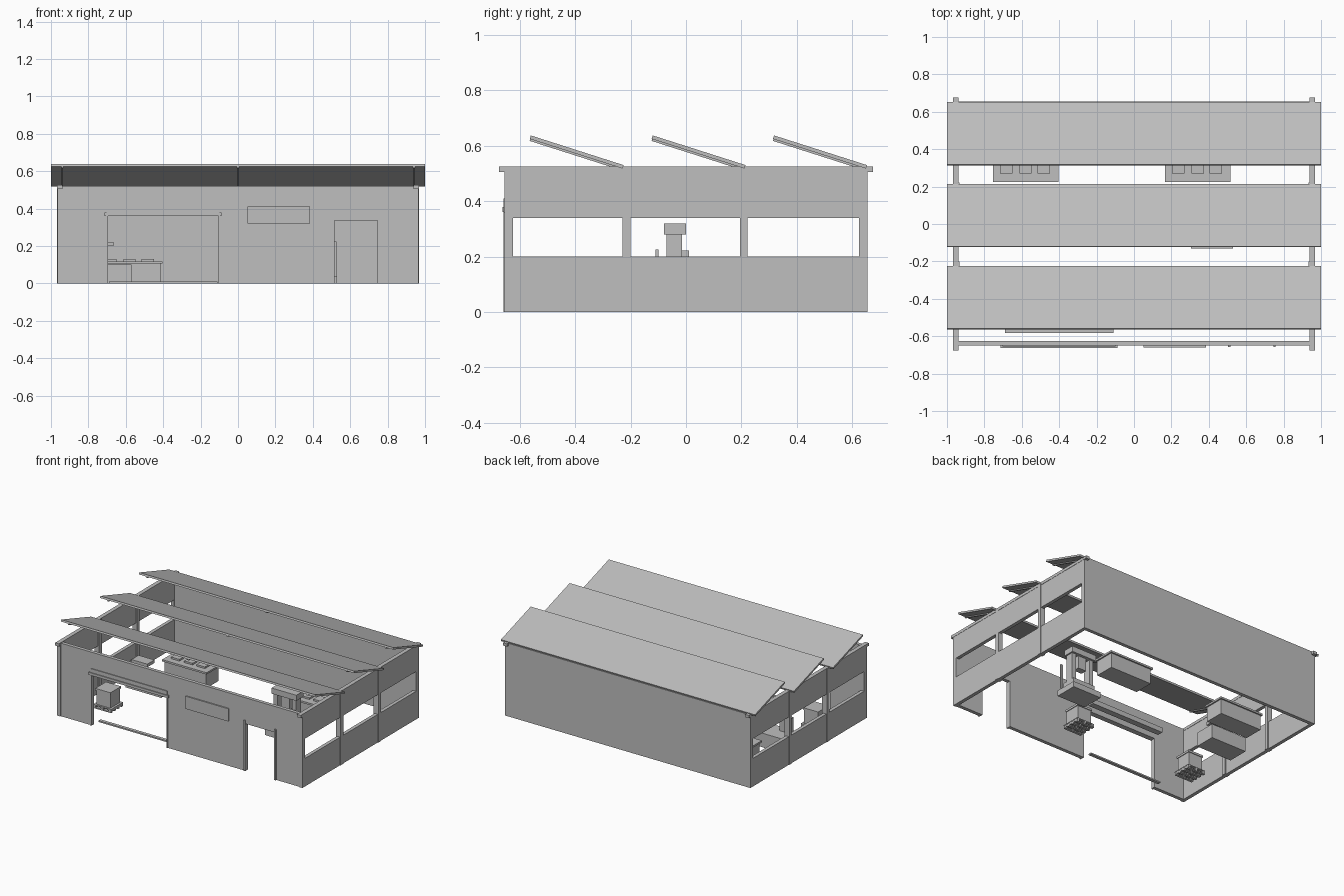
import bpy, bmesh, math
from mathutils import Matrix

old = bpy.data.objects.get("Cube")
if old:
    bpy.data.objects.remove(old, do_unlink=True)

grey = bpy.data.materials.new("plain_grey")
grey.use_nodes = True
GREY = (0.52, 0.52, 0.52, 1)
grey.diffuse_color = GREY
grey.node_tree.nodes["Principled BSDF"].inputs["Base Color"].default_value = GREY


def part(name, *boxes, tilt=None):
    """One object made of boxes, each given as (x0, x1, y0, y1, z0, z1)."""
    bm = bmesh.new()
    for x0, x1, y0, y1, z0, z1 in boxes:
        m = Matrix.Translation(((x0 + x1) / 2, (y0 + y1) / 2, (z0 + z1) / 2))
        m = m @ Matrix.Diagonal((x1 - x0, y1 - y0, z1 - z0, 1))
        bmesh.ops.create_cube(bm, size=1, matrix=m)
    mesh = bpy.data.meshes.new(name)
    bm.to_mesh(mesh)
    bm.free()
    mesh.materials.append(grey)
    obj = bpy.data.objects.new(name, mesh)
    bpy.context.collection.objects.link(obj)
    if tilt:
        obj.matrix_world = tilt
    return obj


X, Y, T, H = 0.965, 0.655, 0.025, 0.52      # half width, half depth, wall thickness, height
FRONT = -0.65                               # outer face of the front wall

# Back wall
part("back_wall", (-X, X, Y - T, Y, 0, H))

# Front wall around the shutter opening and the door opening
part("front_wall",
     (-X, -0.7, FRONT, FRONT + T, 0, H),
     (-0.7, -0.1, FRONT, FRONT + T, 0.375, H),
     (-0.1, 0.51, FRONT, FRONT + T, 0, H),
     (0.51, 0.75, FRONT, FRONT + T, 0.335, H),
     (0.75, X, FRONT, FRONT + T, 0, H))

# Side walls with three windows each, pilasters and top beams
SILL, HEAD = 0.2, 0.34
piers = [(-Y, -0.63), (-0.23, -0.2), (0.195, 0.222), (0.625, Y)]
for side, s in (("left", 1), ("right", -1)):
    a, b = sorted((s * (X - T), s * X))
    part(side + "_side_wall",
         (a, b, -Y, Y, 0, SILL), (a, b, -Y, Y, HEAD, H),
         *[(a, b, p, q, SILL, HEAD) for p, q in piers])
    part(side + "_top_beam", (a - 0.002, b + 0.002, -0.675, 0.675, 0.505, 0.525))
    c, d = sorted((s * (X - T - 0.008), s * (X + 0.004)))
    part(side + "_pilasters", *[(c, d, p, q, 0, H) for p, q in piers[1:3]])

# Three tilted roof panels, each with ribs on the underside
SLOPE = math.atan2(0.107, 0.335)
LENGTH = math.hypot(0.107, 0.335)
for i, y0 in enumerate((-0.56, -0.12, 0.318)):
    m = Matrix.Translation((0, y0, 0.637)) @ Matrix.Rotation(-SLOPE, 4, "X")
    part("roof_panel_%d" % (i + 1), (-1, 1, 0, LENGTH, -0.013, 0), tilt=m)
    part("roof_ribs_%d" % (i + 1),
         *[(x - 0.005, x + 0.005, 0.002, LENGTH - 0.002, -0.02, -0.012)
           for x in (-0.94, 0, 0.94)], tilt=m)

# Shutter doorway: frame, lintel, inner roller box and floor rail
part("shutter_frame",
     (-0.707, -0.695, FRONT - 0.006, FRONT + T, 0, 0.36),
     (-0.105, -0.095, FRONT - 0.006, FRONT + T, 0, 0.36),
     (-0.703, -0.1, FRONT - 0.006, FRONT, 0.378, 0.405),
     (-0.715, -0.088, FRONT - 0.012, FRONT + T, 0.36, 0.378))
part("roller_box", (-0.69, -0.11, -0.583, -0.54, 0.365, 0.4))
part("floor_rail", (-0.69, -0.11, -0.583, -0.56, 0, 0.01))

# Door posts and blank sign panel
part("door_frame",
     (0.503, 0.515, FRONT - 0.008, FRONT + T, 0, 0.36),
     (0.745, 0.757, FRONT - 0.008, FRONT + T, 0, 0.36))
part("sign_panel", (0.05, 0.385, FRONT - 0.009, FRONT, 0.32, 0.41))

# Workbenches with three trays on top
for i, x in enumerate((-0.58, 0.34)):
    part("workbench_%d" % (i + 1),
         (x - 0.165, x + 0.165, 0.235, 0.375, 0, 0.105),
         (x - 0.175, x + 0.175, 0.225, 0.385, 0.105, 0.118),
         *[(x + d - 0.033, x + d + 0.033, 0.27, 0.335, 0.118, 0.13)
           for d in (-0.103, 0, 0.097)])

# Press with base, bed, columns, crown, ram and control post
part("press_base", (0.305, 0.53, -0.13, 0.03, 0, 0.04),
     (0.33, 0.505, -0.1, 0, 0.04, 0.09))
part("press_columns", (0.33, 0.36, -0.07, -0.015, 0.09, 0.28),
     (0.475, 0.505, -0.07, -0.015, 0.09, 0.28))
part("press_crown", (0.32, 0.515, -0.08, 0, 0.28, 0.32))
part("press_ram", (0.385, 0.45, -0.065, -0.02, 0.19, 0.28))
part("control_post", (0.51, 0.527, -0.11, -0.1, 0.04, 0.225))

# Machine tool with bed, column and head
part("machine_bed", (-0.85, -0.57, -0.05, 0.1, 0, 0.1))
part("machine_column", (-0.82, -0.74, -0.04, 0.005, 0.1, 0.2))
part("machine_head", (-0.79, -0.665, -0.07, 0.01, 0.2, 0.222))

# Crates on slatted pallets
for i, (x, y) in enumerate(((-0.77, -0.36), (0.16, -0.36))):
    part("pallet_%d" % (i + 1),
         *[(x - 0.07, x + 0.07, y + d - 0.009, y + d + 0.009, 0, 0.008)
           for d in (-0.058, -0.02, 0.02, 0.058)],
         *[(x + d - 0.008, x + d + 0.008, y - 0.068, y + 0.068, 0.008, 0.02)
           for d in (-0.06, 0, 0.06)],
         (x - 0.07, x + 0.07, y - 0.068, y + 0.068, 0.02, 0.027))
    part("crate_%d" % (i + 1),
         (x - 0.055, x + 0.055, y - 0.055, y + 0.055, 0.027, 0.125),
         (x - 0.06, x + 0.06, y - 0.06, y + 0.06, 0.125, 0.14))
